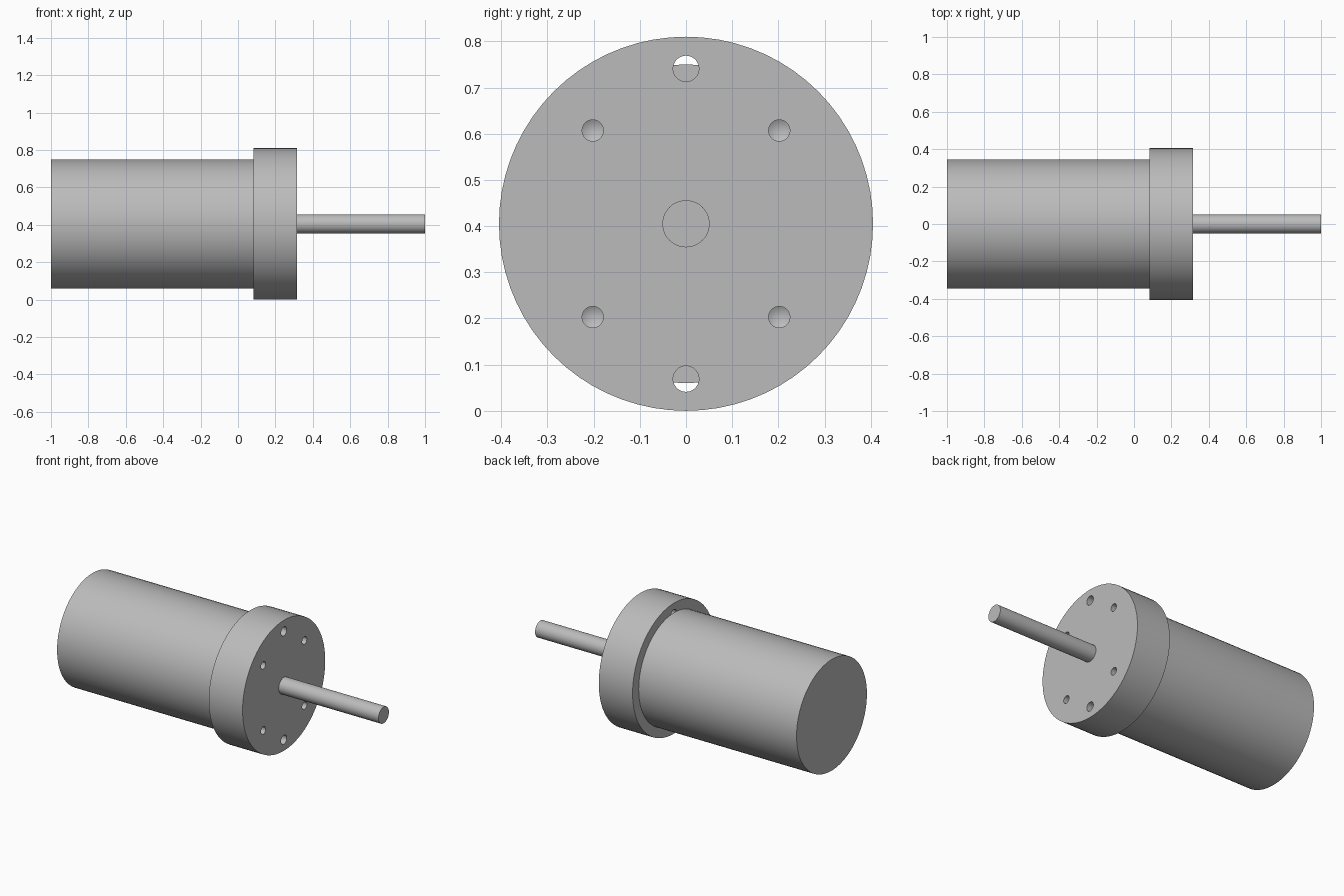
import bpy, bmesh, math
from mathutils import Matrix

cube = bpy.data.objects.get("Cube")
if cube:
    bpy.data.objects.remove(cube, do_unlink=True)

AXIS_Z = 0.405      # height of the motor axis
FLANGE_FRONT, FLANGE_BACK = 0.315, 0.083

grey = bpy.data.materials.new("light grey metal")
grey.use_nodes = True
colour = (0.5, 0.5, 0.5, 1)
grey.diffuse_color = colour
grey.node_tree.nodes["Principled BSDF"].inputs["Base Color"].default_value = colour


def add_rod(bm, x0, x1, r0, r1, y=0, z=AXIS_Z, segments=72):
    """Capped cylinder or cone along x, from x0 (radius r0) to x1 (radius r1)."""
    place = Matrix.Translation(((x0 + x1) / 2, y, z)) @ Matrix.Rotation(math.pi / 2, 4, 'Y')
    bmesh.ops.create_cone(bm, cap_ends=True, segments=segments, radius1=r0,
                          radius2=r1, depth=x1 - x0, matrix=place)


def finish(name, bm):
    mesh = bpy.data.meshes.new(name)
    bmesh.ops.remove_doubles(bm, verts=bm.verts, dist=1e-5)
    bmesh.ops.recalc_face_normals(bm, faces=bm.faces)
    bm.to_mesh(mesh)
    bm.free()
    mesh.materials.append(grey)
    obj = bpy.data.objects.new(name, mesh)
    bpy.context.collection.objects.link(obj)
    return obj


def rod(name, x0, x1, radius, segments=72):
    bm = bmesh.new()
    add_rod(bm, x0, x1, radius, radius, segments=segments)
    return finish(name, bm)


def drill(name, y, z, x0, radius, tip=0.0):
    """Hole cutter running from x0 out past the flange front, with an optional drill tip."""
    bm = bmesh.new()
    add_rod(bm, x0, FLANGE_FRONT + 0.05, radius, radius, y, z, 32)
    if tip:
        end = min(bm.faces, key=lambda f: f.calc_center_median().x)
        centre = bmesh.ops.poke(bm, faces=[end])["verts"][0]
        centre.co.x -= tip
    cutter = finish(name, bm)
    cutter.hide_render = True
    return cutter


# Main solids
body = rod("motor_body", -1.0, FLANGE_BACK, 0.345)
flange = rod("front_flange", FLANGE_BACK, FLANGE_FRONT, 0.405)
shaft = rod("output_shaft", FLANGE_FRONT, 1.0, 0.051, 48)

# Two through holes above and below, four drilled blind holes in a square
cutters = []
for side in (-1, 1):
    cutters.append(drill("through_hole_cutter", 0, AXIS_Z + side * 0.336,
                         FLANGE_BACK - 0.05, 0.028))
    for y in (-0.202, 0.202):
        cutters.append(drill("blind_hole_cutter", y, AXIS_Z + side * 0.202,
                             FLANGE_FRONT - 0.12, 0.023, tip=0.013))

for cutter in cutters:
    mod = flange.modifiers.new("hole", 'BOOLEAN')
    mod.operation, mod.solver, mod.object = 'DIFFERENCE', 'EXACT', cutter

# Bake the holes and discard the cutters
bpy.context.view_layer.update()
cut = bpy.data.meshes.new_from_object(
    flange.evaluated_get(bpy.context.evaluated_depsgraph_get()))
flange.modifiers.clear()
flange.data = cut
for cutter in cutters:
    bpy.data.objects.remove(cutter, do_unlink=True)

# Smooth walls with crisp rims
bpy.ops.object.select_all(action='DESELECT')
for part in (body, flange, shaft):
    part.select_set(True)
bpy.context.view_layer.objects.active = body
bpy.ops.object.shade_smooth_by_angle(angle=math.radians(30))
